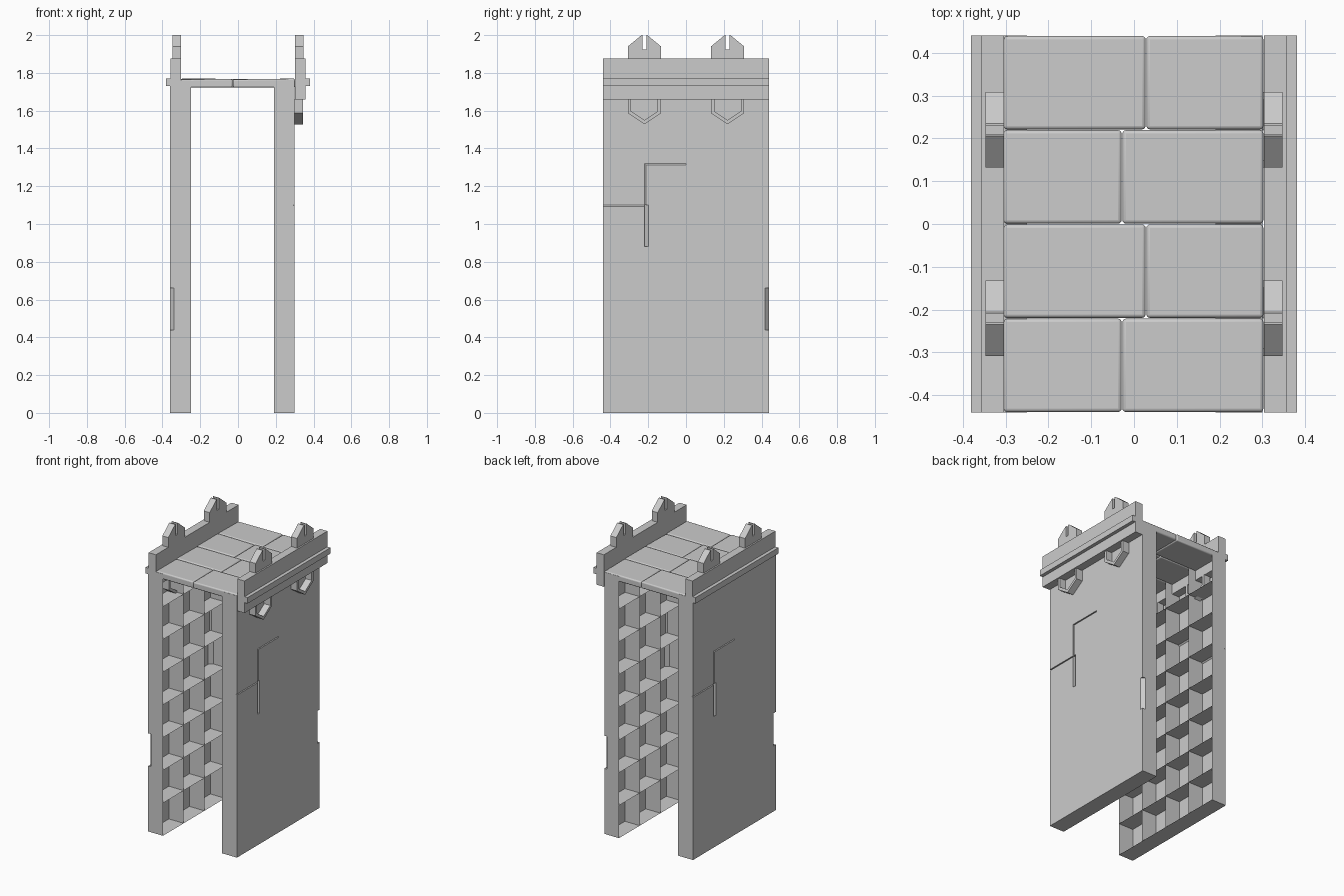
import bpy, bmesh, random
from math import pi
from mathutils import Matrix, Vector

if "Cube" in bpy.data.objects:
    bpy.data.objects.remove(bpy.data.objects["Cube"])

random.seed(4)
T = 0.22            # stone block size
HALF = 0.44         # half depth of the gateway


def finish(name, bm):
    me = bpy.data.meshes.new(name)
    bm.to_mesh(me)
    bm.free()
    ob = bpy.data.objects.new(name, me)
    bpy.context.collection.objects.link(ob)
    return ob


def box(bm, lo, hi):
    lo, hi = Vector(lo), Vector(hi)
    m = Matrix.Translation((lo + hi) / 2) @ Matrix.Diagonal((*(hi - lo), 1))
    return bmesh.ops.create_cube(bm, size=1, matrix=m)['verts']


def prism(bm, pts, axis, a, b):
    """Extrude a closed profile: axis 'x' takes (y,z) points, axis 'y' takes (x,z)."""
    def at(p, t):
        return (t, p[0], p[1]) if axis == 'x' else (p[0], t, p[1])
    va = [bm.verts.new(at(p, a)) for p in pts]
    vb = [bm.verts.new(at(p, b)) for p in pts]
    n = len(pts)
    faces = [bm.faces.new(va), bm.faces.new(vb[::-1])]
    for i in range(n):
        j = (i + 1) % n
        faces.append(bm.faces.new((va[i], vb[i], vb[j], va[j])))
    bmesh.ops.recalc_face_normals(bm, faces=faces)


# Chipped edges on the outer face: (column, row) -> [(side, chamfer width)]
CHIPS = {(1, 5): [('top', .008), ('left', .008)],
         (0, 4): [('top', .008)],
         (1, 4): [('left', .022)],
         (3, 2): [('right', .022)]}


def wall(name, inner, outer, turn):
    """Grid of hollow blocks, open on the passage side."""
    bm = bmesh.new()
    for c in range(4):
        for r in range(8):
            t = bmesh.new()
            y0, z0 = -HALF + c * T, r * T
            box(t, (inner, y0, z0), (outer, y0 + T, z0 + T))
            t.faces.ensure_lookup_table()
            back = [f for f in t.faces if f.calc_center_median().x < inner + 1e-4]
            bmesh.ops.delete(t, geom=back, context='FACES_ONLY')
            for side, w in CHIPS.get((c, r), []):
                def hit(e):
                    m = (e.verts[0].co + e.verts[1].co) / 2
                    k, v = {'top': (2, z0 + T), 'left': (1, y0),
                            'right': (1, y0 + T)}[side]
                    return abs(m.x - outer) < 1e-4 and abs(m[k] - v) < 1e-4
                bmesh.ops.bevel(t, geom=[e for e in t.edges if hit(e)], offset=w,
                                segments=1, affect='EDGES', profile=.5)
            tmp = bpy.data.meshes.new("tmp")
            t.to_mesh(tmp)
            t.free()
            bm.from_mesh(tmp)
            bpy.data.meshes.remove(tmp)
    if turn:
        bmesh.ops.rotate(bm, verts=bm.verts, cent=(0, 0, 0),
                         matrix=Matrix.Rotation(pi, 3, 'Z'))
    finish(name, bm)


# Side walls
wall("right_wall", .19, .30, False)
wall("left_wall", .25, .36, True)

# Parapets with string course, merlons and pointed corbels
for side, s in (("right", 1), ("left", -1)):
    bm = bmesh.new()
    section = [(.303, 1.66), (.357, 1.66), (.357, 1.73), (.38, 1.73),
               (.38, 1.77), (.357, 1.77), (.357, 1.875), (.303, 1.875)]
    prism(bm, [(s * x, z) for x, z in section], 'y', -HALF, HALF)
    finish(side + "_parapet", bm)

    bm = bmesh.new()
    for cy in (-T, T):
        merlon = [(-.088, 1.875), (.088, 1.875), (.088, 1.94), (.015, 2.0),
                  (.010, 2.0), (.010, 1.925), (-.010, 1.925), (-.010, 2.0),
                  (-.015, 2.0), (-.088, 1.94)]
        prism(bm, [(cy + y, z) for y, z in merlon], 'x', s * .303, s * .347)
    finish(side + "_merlons", bm)

    bm = bmesh.new()
    for cy in (-T, T):
        frame = [(-.088, 1.66), (-.088, 1.587), (0, 1.528), (.088, 1.587),
                 (.088, 1.66), (.07, 1.66), (.07, 1.597), (0, 1.55),
                 (-.07, 1.597), (-.07, 1.66)]
        prism(bm, [(cy + y, z) for y, z in frame], 'x', s * .298, s * .345)
    finish(side + "_corbels", bm)

# Walkway slabs with staggered joints and worn edges
bm = bmesh.new()
for r in range(4):
    y0 = -HALF + r * T
    split = -.028 if r % 2 == 0 else .028
    for x0, x1 in ((-.305, split), (split, .303)):
        vs = box(bm, (x0 + .001, y0 + .001, 1.723), (x1 - .001, y0 + T - .001, 1.768))
        for v in vs:
            if v.co.z > 1.75:
                v.co.z += random.uniform(-.003, .002)
ob = finish("walkway_slabs", bm)
bev = ob.modifiers.new("worn_edges", 'BEVEL')
bev.width = .008
bev.segments = 3
bpy.context.view_layer.objects.active = ob
ob.select_set(True)
bpy.ops.object.shade_smooth_by_angle(angle=.7)
